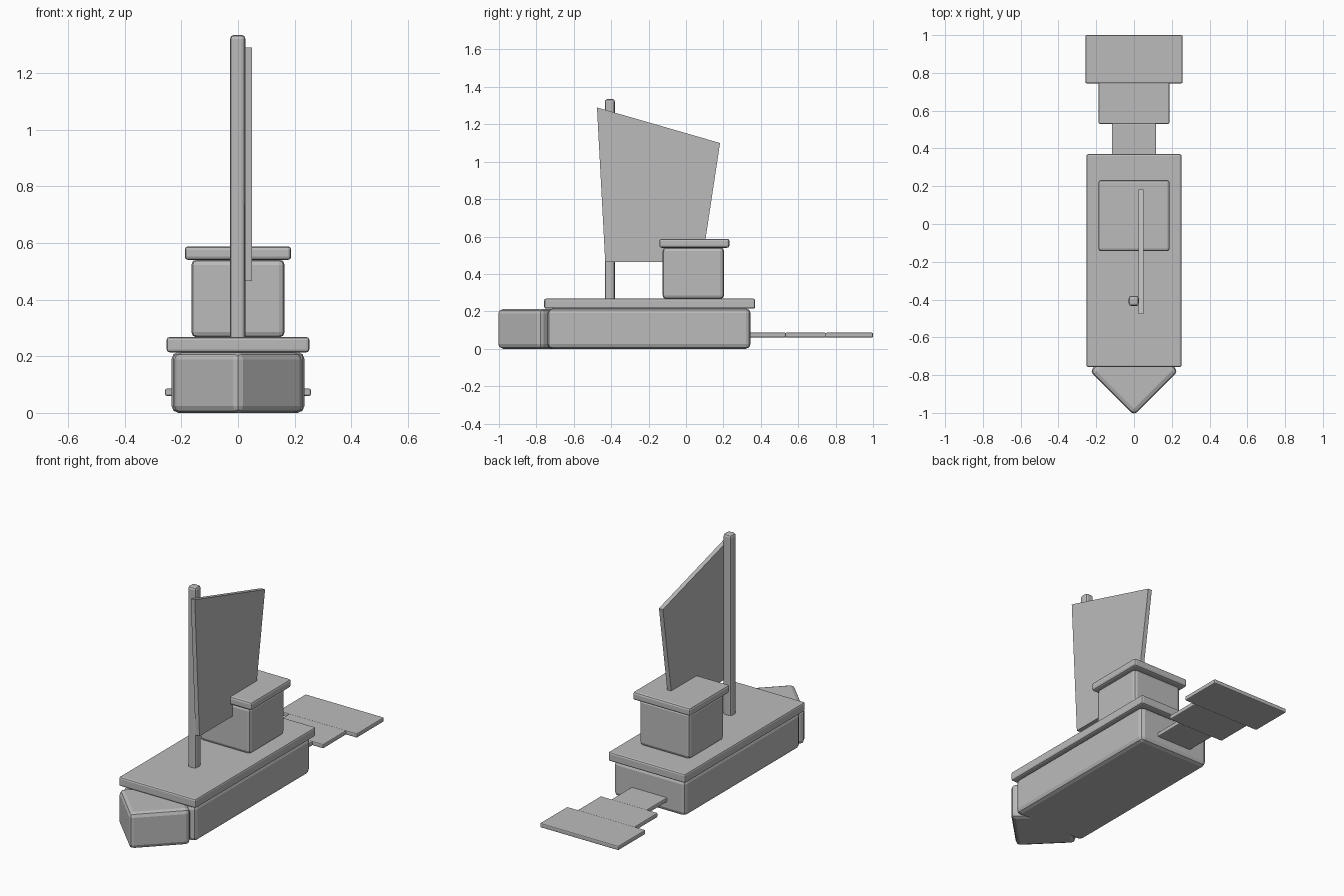
import bpy, bmesh, math
from mathutils import Matrix, Vector

if "Cube" in bpy.data.objects:
    bpy.data.objects.remove(bpy.data.objects["Cube"])

grey = bpy.data.materials.new("plain grey")
grey.diffuse_color = (0.5, 0.5, 0.5, 1)
grey.use_nodes = True
grey.node_tree.nodes["Principled BSDF"].inputs["Base Color"].default_value = grey.diffuse_color


def finish(name, bm, bevel):
    """Turn a bmesh into a named object with small bevelled edges."""
    bmesh.ops.recalc_face_normals(bm, faces=bm.faces)
    mesh = bpy.data.meshes.new(name)
    bm.to_mesh(mesh)
    bm.free()
    mesh.materials.append(grey)
    ob = bpy.data.objects.new(name, mesh)
    bpy.context.collection.objects.link(ob)
    if bevel:
        mod = ob.modifiers.new("bevel", 'BEVEL')
        mod.width, mod.segments = bevel, 2
        mod.limit_method = 'ANGLE'
    return ob


def box(name, lo, hi, bevel, turn=0.0):
    """Box between two corners, optionally turned about its own z axis."""
    lo, hi = Vector(lo), Vector(hi)
    bm = bmesh.new()
    bmesh.ops.create_cube(bm, size=1, matrix=Matrix.Translation((lo + hi) / 2)
                          @ Matrix.Rotation(turn, 4, 'Z')
                          @ Matrix.Diagonal((*(hi - lo), 1)))
    return finish(name, bm, bevel)


# Hull, with a square block turned 45 degrees as the pointed bow
box("hull", (-0.235, -0.74, 0), (0.235, 0.345, 0.215), 0.025)
h = 0.166
box("bow", (-h, -0.779 - h, 0), (h, -0.779 + h, 0.213), 0.025, math.radians(45))

# Deck, cabin and roof
box("deck", (-0.252, -0.758, 0.214), (0.252, 0.37, 0.268), 0.01)
box("cabin", (-0.165, -0.125, 0.266), (0.165, 0.203, 0.542), 0.02)
box("cabin_roof", (-0.188, -0.143, 0.54), (0.188, 0.232, 0.588), 0.012)

# Mast
box("mast", (-0.028, -0.434, 0.25), (0.026, -0.38, 1.335), 0.014)

# Sail: a slanted four-sided sheet beside the mast
bm = bmesh.new()
profile = [(-0.432, 0.465), (0.086, 0.465), (0.182, 1.10), (-0.476, 1.29)]
face = bm.faces.new([bm.verts.new((0.024, y, z)) for y, z in profile])
ext = bmesh.ops.extrude_face_region(bm, geom=[face])
bmesh.ops.translate(bm, vec=(0.026, 0, 0),
                    verts=[v for v in ext["geom"] if isinstance(v, bmesh.types.BMVert)])
finish("sail", bm, 0)

# Three flat plates widening behind the stern
for i, (half, y0, y1) in enumerate([(0.117, 0.31, 0.533), (0.187, 0.53, 0.748),
                                    (0.257, 0.745, 1.0)]):
    box(f"stern_plate_{i + 1}", (-half, y0, 0.06), (half, y1, 0.086), 0.006)
